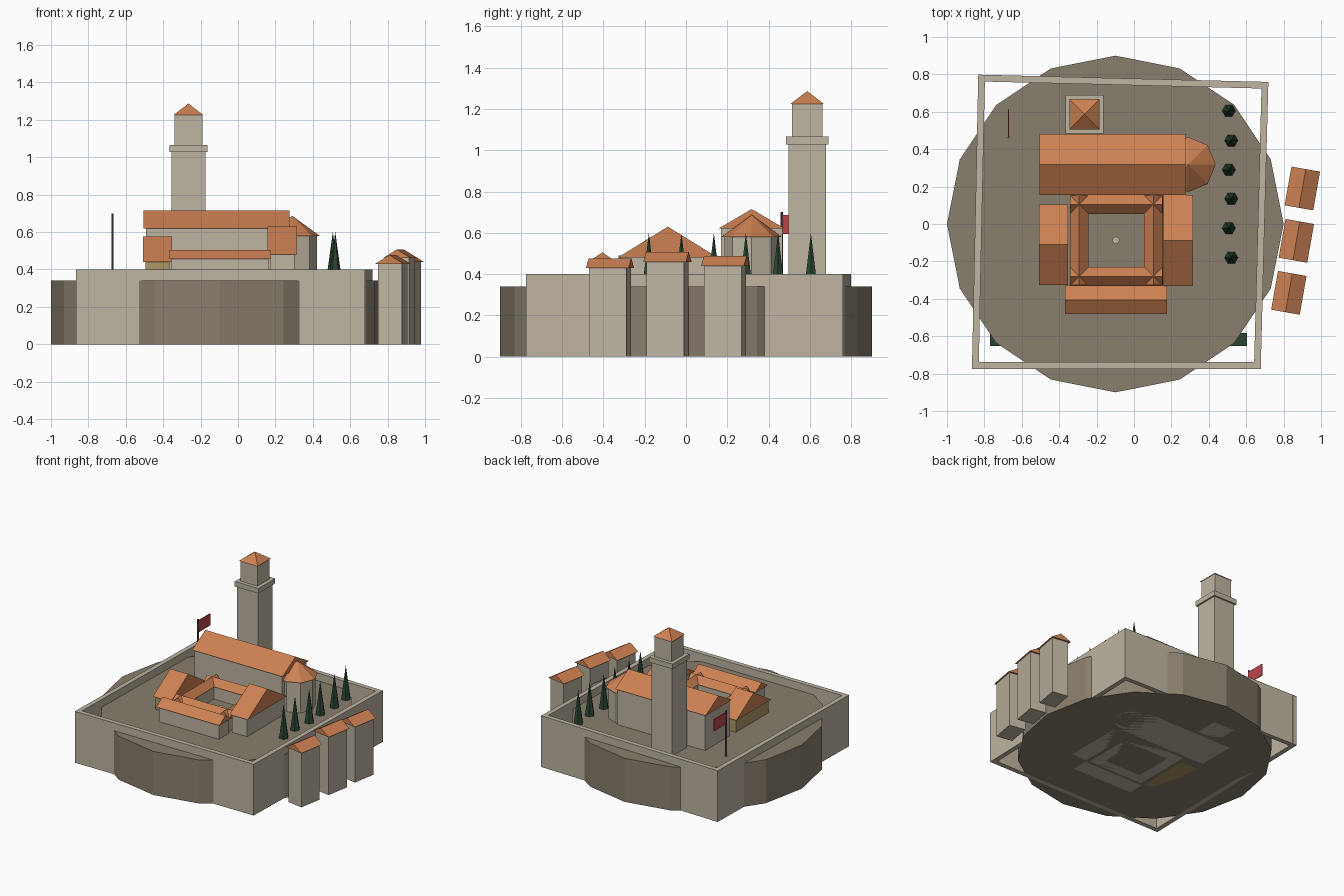
import bpy
import bmesh
import math
from mathutils import Matrix, Vector

cube = bpy.data.objects.get("Cube")
if cube:
    bpy.data.objects.remove(cube, do_unlink=True)


def material(name, rgb):
    mat = bpy.data.materials.new(name)
    mat.use_nodes = True
    mat.diffuse_color = (*rgb, 1)
    mat.node_tree.nodes["Principled BSDF"].inputs["Base Color"].default_value = (*rgb, 1)
    return mat


STONE = material("pale stone", (0.52, 0.46, 0.36))
EARTH = material("brown earth", (0.25, 0.21, 0.155))
TILE = material("terracotta tile", (0.61, 0.22, 0.085))
GREEN = material("dark green", (0.022, 0.06, 0.032))
OCHRE = material("ochre plaster", (0.42, 0.31, 0.13))
RED = material("red cloth", (0.5, 0.06, 0.07))
IRON = material("grey pole", (0.12, 0.11, 0.1))


def finish(name, bm, mat, loc, rot=0):
    bmesh.ops.recalc_face_normals(bm, faces=bm.faces[:])
    mesh = bpy.data.meshes.new(name)
    bm.to_mesh(mesh)
    bm.free()
    mesh.materials.append(mat)
    obj = bpy.data.objects.new(name, mesh)
    obj.location = loc
    obj.rotation_euler.z = rot
    bpy.context.collection.objects.link(obj)
    return obj


def box(name, x, y, sx, sy, z0, z1, mat=STONE, rot=0):
    bm = bmesh.new()
    bmesh.ops.create_cube(bm, size=1, matrix=Matrix.Diagonal((sx, sy, z1 - z0, 1)))
    return finish(name, bm, mat, (x, y, (z0 + z1) / 2), rot)


def cone(name, x, y, sides, r0, r1, z0, z1, mat, turn=0):
    bm = bmesh.new()
    bmesh.ops.create_cone(bm, cap_ends=True, segments=sides, radius1=r0, radius2=r1,
                          depth=z1 - z0, matrix=Matrix.Rotation(turn, 4, "Z"))
    bmesh.ops.remove_doubles(bm, verts=bm.verts[:], dist=0.0001)
    return finish(name, bm, mat, (x, y, (z0 + z1) / 2))


def gable(name, x, y, length, width, z0, z1, rot=0):
    """Closed triangular roof with its ridge along local x."""
    bm = bmesh.new()
    ends = []
    for px in (-length / 2, length / 2):
        profile = ((-width / 2, 0), (width / 2, 0), (0, z1 - z0))
        ends.append([bm.verts.new((px, py, pz)) for py, pz in profile])
    a, b = ends
    bm.faces.new(a)
    bm.faces.new(b)
    for i in range(3):
        j = (i + 1) % 3
        bm.faces.new((a[i], a[j], b[j], b[i]))
    return finish(name, bm, TILE, (x, y, z0), rot)


def house(name, x, y, length, width, eave, ridge, mat=STONE, rot=0, over=0.026):
    box(name + "_walls", x, y, length - over, width - over, 0, eave, mat, rot)
    gable(name + "_roof", x, y, length, width, eave, ridge, rot)


# Hill
cone("hill", -0.1, 0, 16, 0.9, 0.9, 0, 0.34, EARTH)

# Rampart walls, slightly out of square
corners = [Vector(p) for p in ((-0.815, 0.78), (0.7, 0.742), (0.66, -0.757), (-0.848, -0.757))]
for i, side in enumerate(("back", "left", "front", "right")):
    p, q = corners[i], corners[(i + 1) % 4]
    mid, d = (p + q) / 2, q - p
    box(side + "_rampart", mid.x, mid.y, d.length + 0.036, 0.036, 0, 0.4,
        STONE, math.atan2(d.y, d.x))

# Low hedge behind the front rampart
box("front_hedge", -0.083, -0.617, 1.375, 0.07, 0.27, 0.32, GREEN)

# Church with polygonal apse
house("church", -0.115, 0.318, 0.78, 0.325, 0.62, 0.715)
cone("apse_walls", 0.29, 0.318, 8, 0.132, 0.132, 0, 0.58, STONE)
cone("apse_roof", 0.29, 0.318, 8, 0.147, 0, 0.58, 0.687, TILE)

# Wings around the courtyard
house("east_wing", 0.237, -0.088, 0.156, 0.486, 0.48, 0.63)
house("west_wing", -0.43, -0.11, 0.156, 0.43, 0.44, 0.575, OCHRE)
house("south_wing", -0.097, -0.405, 0.545, 0.152, 0.455, 0.505)

# Cloister galleries and well
for name, y in (("north", 0.104), ("south", -0.28)):
    house(name + "_gallery", -0.094, y, 0.495, 0.1, 0.44, 0.49, over=0.02)
for name, x in (("west", -0.293), ("east", 0.104)):
    house(name + "_gallery", x, -0.087, 0.48, 0.1, 0.44, 0.49, rot=math.pi / 2, over=0.02)
cone("well", -0.097, -0.087, 8, 0.02, 0.02, 0.34, 0.38, STONE)

# Bell tower
TX, TY = -0.265, 0.587
box("tower_shaft", TX, TY, 0.18, 0.18, 0, 1.03)
box("tower_collar", TX, TY, 0.205, 0.205, 1.027, 1.066)
box("tower_belfry", TX, TY, 0.148, 0.148, 1.066, 1.225)
cone("tower_roof", TX, TY, 4, 0.114, 0, 1.225, 1.287, TILE, math.pi / 4)

# Flag
cone("flag_pole", -0.67, 0.463, 6, 0.006, 0.006, 0.34, 0.7, IRON)
box("flag", -0.67, 0.54, 0.006, 0.145, 0.595, 0.687, RED)

# Cypress row, staggered
for i, y in enumerate((0.605, 0.446, 0.29, 0.135, -0.022, -0.18)):
    x = 0.52 if i % 2 else 0.507
    cone(f"cypress_{i + 1}", x, y, 6, 0.036, 0, 0.34, 0.6, GREEN, math.pi / 6)

# Houses outside the rampart
for i, (x, y, eave) in enumerate(((0.9, 0.19, 0.44), (0.868, -0.09, 0.46), (0.828, -0.368, 0.43))):
    house(f"outer_house_{i + 1}", x, y, 0.21, 0.155, eave, eave + 0.047,
          rot=math.radians(80))
